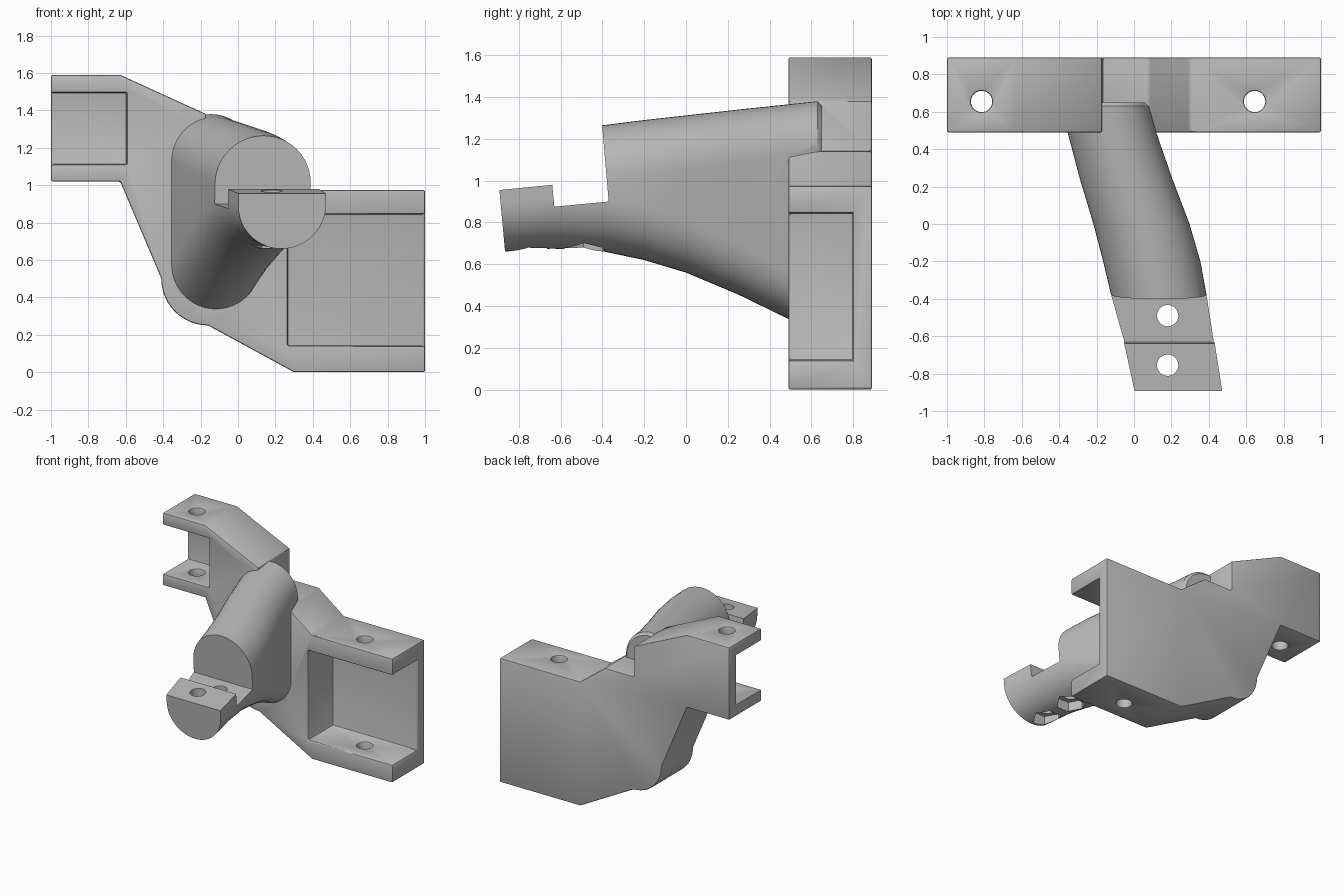
import bpy, bmesh
from math import sin, cos, pi, radians

cube = bpy.data.objects.get("Cube")
if cube:
    bpy.data.objects.remove(cube)

grey = bpy.data.materials.new("plain_grey")
grey.use_nodes = True
grey.diffuse_color = (0.5, 0.5, 0.5, 1)
grey.node_tree.nodes["Principled BSDF"].inputs["Base Color"].default_value = (0.5, 0.5, 0.5, 1)


def loft(name, rings):
    """Skin a list of closed rings and cap both ends."""
    bm = bmesh.new()
    rows = [[bm.verts.new(p) for p in ring] for ring in rings]
    n = len(rows[0])
    for a, b in zip(rows, rows[1:]):
        for i in range(n):
            j = (i + 1) % n
            bm.faces.new((a[i], a[j], b[j], b[i]))
    bm.faces.new(rows[0])
    bm.faces.new(rows[-1])
    bmesh.ops.recalc_face_normals(bm, faces=bm.faces)
    mesh = bpy.data.meshes.new(name)
    bm.to_mesh(mesh)
    bm.free()
    mesh.materials.append(grey)
    ob = bpy.data.objects.new(name, mesh)
    bpy.context.collection.objects.link(ob)
    return ob


def prism_y(name, outline, y0, y1):
    return loft(name, [[(x, y, z) for x, z in outline] for y in (y0, y1)])


def prism_x(name, outline, x0, x1):
    return loft(name, [[(x, y, z) for y, z in outline] for x in (x0, x1)])


def post(name, x, y, r, z0, z1, sides=32):
    ring = [(x + r * cos(2 * pi * i / sides), y + r * sin(2 * pi * i / sides)) for i in range(sides)]
    return loft(name, [[(px, py, z) for px, py in ring] for z in (z0, z1)])


def box(name, x0, x1, y0, y1, z0, z1):
    return prism_y(name, [(x0, z0), (x1, z0), (x1, z1), (x0, z1)], y0, y1)


def apply(ob, mod):
    bpy.context.view_layer.objects.active = ob
    bpy.ops.object.modifier_apply(modifier=mod.name)


def combine(ob, tool, operation="DIFFERENCE"):
    tool.hide_render = True
    mod = ob.modifiers.new("combine", "BOOLEAN")
    mod.operation, mod.solver, mod.object = operation, "EXACT", tool
    apply(ob, mod)
    bpy.data.objects.remove(tool)


# Back plate with a rounded lower lobe
lobe = [(-0.16 + 0.25 * cos(a), 0.5 + 0.25 * sin(a))
        for a in (pi + i * pi / 24 for i in range(13))]
outline = [(-1, 1.02), (-1, 1.59), (-0.63, 1.59), (-0.17, 1.38), (-0.17, 1.14),
           (0.08, 1.14), (0.3, 0.975), (1, 0.975), (1, 0), (0.3, 0)]
outline += lobe[::-1] + [(-0.63, 1.02)]
bracket = prism_y("mounting_bracket", outline, 0.49, 0.89)

# Open pockets and the bolt holes through their flanges
combine(bracket, box("left_pocket", 0.265, 1.2, 0.3, 0.8, 0.14, 0.845))
combine(bracket, box("right_pocket", -1.2, -0.595, 0.3, 0.8, 1.11, 1.495))
for x in (-0.815, 0.645):
    combine(bracket, post("bolt_hole", x, 0.655, 0.057, -0.2, 1.8))

bevel = bracket.modifiers.new("edges", "BEVEL")
bevel.width, bevel.segments = 0.01, 2
bevel.limit_method, bevel.angle_limit = "ANGLE", radians(35)
apply(bracket, bevel)

# Arm: y, centre x, radius, top z, bottom z of each rounded section
sections = [
    (-1.0, 0.255, 0.23, 1.2, 0.645), (-0.87, 0.233, 0.235, 1.21, 0.66),
    (-0.64, 0.19, 0.242, 1.24, 0.675), (-0.39, 0.135, 0.255, 1.266, 0.66),
    (-0.2, 0.095, 0.26, 1.29, 0.62), (0, 0.04, 0.257, 1.312, 0.56),
    (0.25, -0.045, 0.247, 1.34, 0.455), (0.49, -0.118, 0.237, 1.365, 0.338),
    (0.63, -0.145, 0.225, 1.38, 0.33), (0.65, -0.145, 0.205, 1.36, 0.35),
]


def arm_ring(y, cx, r, top, bottom, n=24):
    upper = [(cx + r * cos(pi * i / n), y, top - r + r * sin(pi * i / n)) for i in range(n + 1)]
    lower = [(cx - r * cos(pi * i / n), y, bottom + r - r * sin(pi * i / n)) for i in range(n + 1)]
    return upper + lower


arm = loft("arm", [arm_ring(*s) for s in sections])

# Stepped seat and slanted tip cut from the front of the arm
step = [(-0.37, 0.9), (-0.63, 0.875), (-0.64, 0.98), (-0.893, 0.955), (-0.865, 0.65),
        (-0.84, 0.3), (-1.2, 0.3), (-1.2, 1.6), (-0.43, 1.6)]
combine(arm, prism_x("step_cutter", step, -0.6, 0.9))

# Seat bolt holes with hexagonal nut recesses below
for y in (-0.49, -0.755):
    combine(arm, post("seat_hole", 0.18, y, 0.057, 0.4, 1.1))
    combine(arm, post("nut_recess", 0.18, y, 0.105, 0.4, 0.75, 6))

combine(bracket, arm, "UNION")

bpy.ops.object.select_all(action="DESELECT")
bracket.select_set(True)
bpy.context.view_layer.objects.active = bracket
bpy.ops.object.shade_smooth_by_angle(angle=radians(30))
